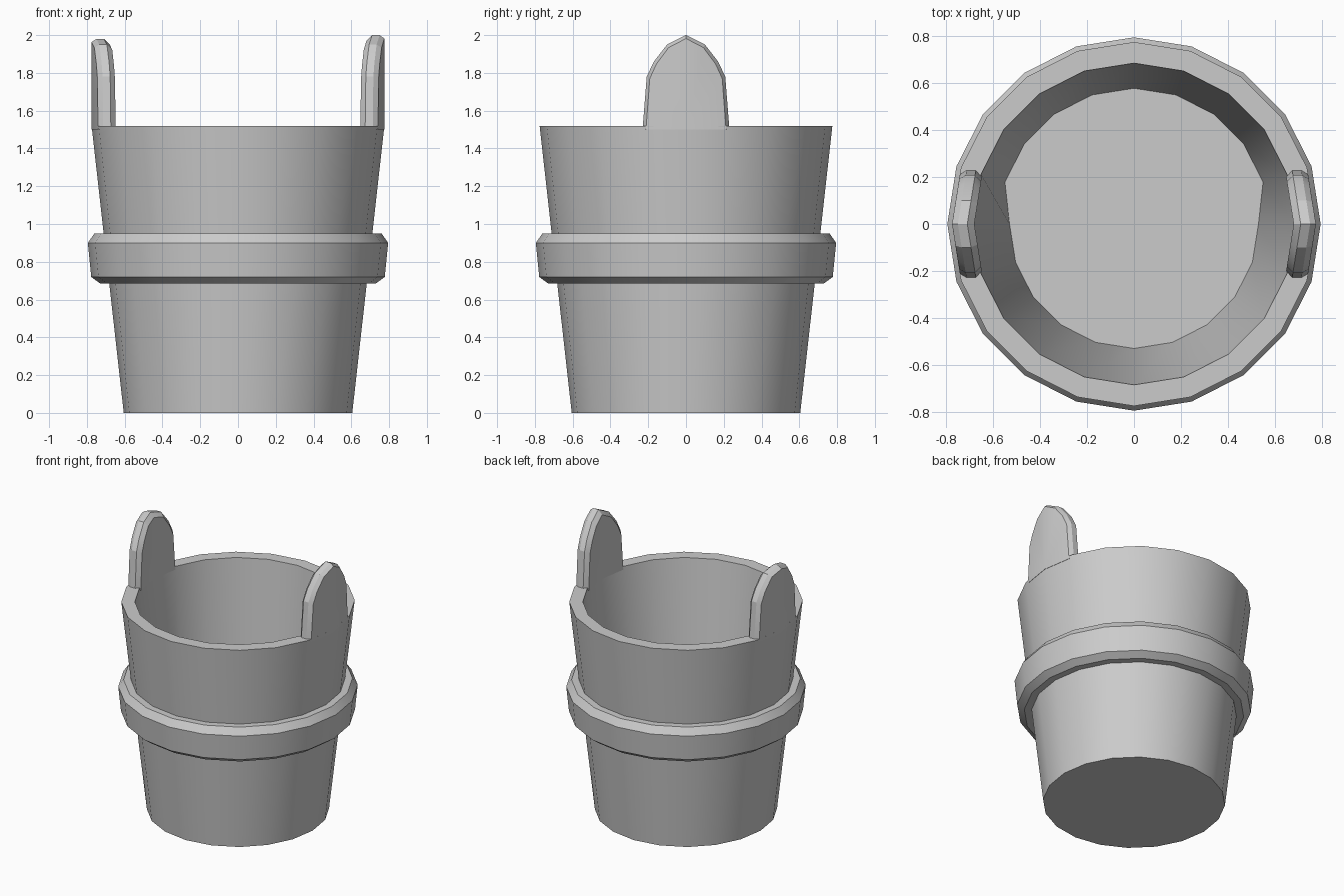
import bpy, bmesh, math

if "Cube" in bpy.data.objects:
    bpy.data.objects.remove(bpy.data.objects["Cube"])

SIDES = 20


def finish(name, bm, angle=30):
    bmesh.ops.recalc_face_normals(bm, faces=bm.faces)
    mesh = bpy.data.meshes.new(name)
    bm.to_mesh(mesh)
    bm.free()
    obj = bpy.data.objects.new(name, mesh)
    bpy.context.collection.objects.link(obj)
    bpy.ops.object.select_all(action='DESELECT')
    obj.select_set(True)
    bpy.context.view_layer.objects.active = obj
    bpy.ops.object.shade_smooth_by_angle(angle=math.radians(angle))
    return obj


def lathe(name, profile, closed=False):
    """Spin (radius, radius for the back half, z) points into a 20-sided body."""
    bm = bmesh.new()
    rings = []
    for front, back, z in profile:
        ring = []
        for i in range(SIDES):
            a = 2 * math.pi * i / SIDES
            r = back if math.sin(a) > 0.01 else front
            ring.append(bm.verts.new((r * math.cos(a), r * math.sin(a), z)))
        rings.append(ring)
    pairs = list(zip(rings, rings[1:]))
    if closed:
        pairs.append((rings[-1], rings[0]))
    for a, b in pairs:
        for i in range(SIDES):
            j = (i + 1) % SIDES
            bm.faces.new((a[i], a[j], b[j], b[i]))
    if not closed:
        bm.faces.new(rings[0])
        bm.faces.new(rings[-1])
    return finish(name, bm)


def lug(name, side, top):
    """Bent, pointed lug rising from the rim, chamfered on both faces."""
    half = [(0.23, 1.5), (0.208, 1.78), (0.17, 1.86), (0.1, 1.95)]
    outline = half + [(0, top)] + [(-y, z) for y, z in reversed(half)] + [(0, 1.5)]
    layers = [(0, 0.018), (0.025, 0), (0.065, 0), (0.095, 0.03)]  # depth, inset
    bm = bmesh.new()
    loops = []
    for depth, inset in layers:
        loop = []
        for y, z in outline:
            y *= 1 - inset / 0.23
            z = 1.5 + (z - 1.5) * (1 - inset / 0.5)
            x = 0.775 - 0.16 * abs(y) - depth
            loop.append(bm.verts.new((side * x, y, z)))
        loops.append(loop)
    n = len(outline)
    for a, b in zip(loops, loops[1:]):
        for i in range(n):
            j = (i + 1) % n
            bm.faces.new((a[i], a[j], b[j], b[i]))
    # Each face is split along the centre bend
    mid = len(half)
    for loop in (loops[0], loops[-1]):
        bm.faces.new(loop[:mid + 1] + [loop[-1]])
        bm.faces.new(loop[mid:])
    return finish(name, bm, 20)


# Hollow tapered bucket: outside, rim, inside wall, floor
lathe("bucket_body", [(0.605, 0.605, 0), (0.775, 0.775, 1.52),
                      (0.685, 0.685, 1.52), (0.53, 0.578, 0.1)])

# Chamfered hoop around the middle
hoop = [(0.67, 0.685), (0.73, 0.685), (0.777, 0.72), (0.795, 0.90),
        (0.76, 0.95), (0.70, 0.95)]
lathe("hoop", [(r, r, z) for r, z in hoop], closed=True)

# Two lugs on the rim
lug("right_lug", 1, 2.0)
lug("left_lug", -1, 1.98)
